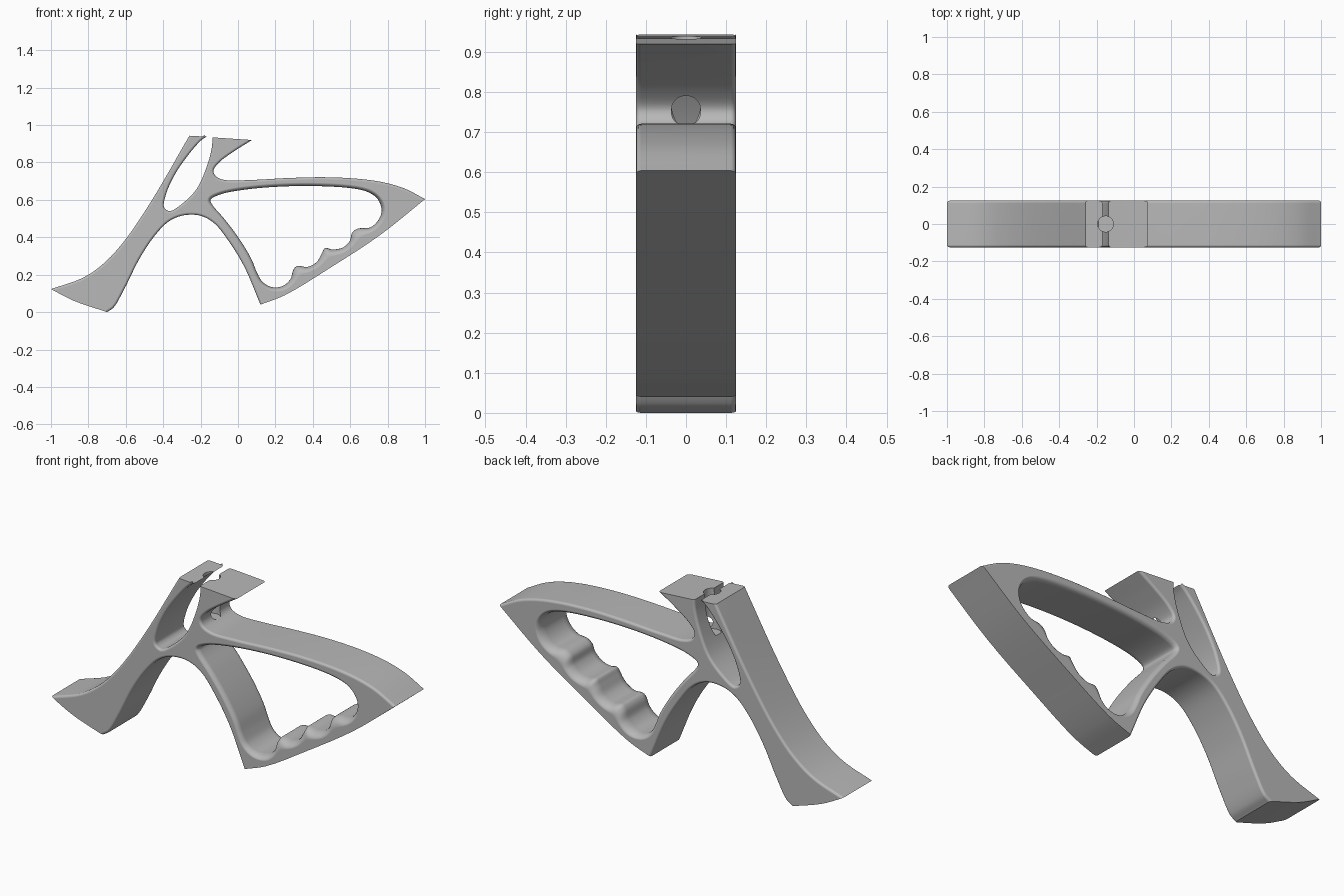
import bpy, bmesh, math
from mathutils import Vector

HALF = 0.125      # half of the body width
FILLET = 0.013    # small rounding along the curved rims

if "Cube" in bpy.data.objects:
    bpy.data.objects.remove(bpy.data.objects["Cube"], do_unlink=True)

material = bpy.data.materials.new("plain grey")
material.use_nodes = True
grey = (0.48, 0.48, 0.48, 1)
material.diffuse_color = grey
material.node_tree.nodes["Principled BSDF"].inputs["Base Color"].default_value = grey


def curve_span(p, q, r, s, u):
    """Centripetal spline between q and r."""
    knots = [0.0]
    for a, b in ((p, q), (q, r), (r, s)):
        knots.append(knots[-1] + math.sqrt((b - a).length))
    t = knots[1] + u * (knots[2] - knots[1])

    def mix(a, b, i, j):
        return a.lerp(b, (t - knots[i]) / (knots[j] - knots[i]))

    low, mid, high = mix(p, q, 0, 1), mix(q, r, 1, 2), mix(r, s, 2, 3)
    return mix(mix(low, mid, 0, 2), mix(mid, high, 1, 3), 1, 2)


def smooth_path(points, steps, closed=False):
    """Sample a spline through the points; the last point is left out."""
    pts = [Vector(p) for p in points]
    if closed:
        pts = [pts[-1]] + pts + pts[:2]
    else:
        pts = [2 * pts[0] - pts[1]] + pts + [2 * pts[-1] - pts[-2]]
    return [curve_span(*pts[i:i + 4], k / steps)
            for i in range(len(pts) - 3) for k in range(steps)]


def loft(rings):
    """Join rings of equal length into a closed solid."""
    bm = bmesh.new()
    loops = [[bm.verts.new(co) for co in ring] for ring in rings]
    for one, two in zip(loops, loops[1:]):
        for i in range(len(one)):
            bm.faces.new((one[i - 1], one[i], two[i], two[i - 1]))
    bm.faces.new(loops[0])
    bm.faces.new(loops[-1])
    bmesh.ops.recalc_face_normals(bm, faces=bm.faces[:])
    return bm, loops


def make_object(name, bm):
    mesh = bpy.data.meshes.new(name)
    bm.to_mesh(mesh)
    bm.free()
    mesh.materials.append(material)
    obj = bpy.data.objects.new(name, mesh)
    bpy.context.collection.objects.link(obj)
    return obj


# Profile pieces in x, z: each runs from its first point to the next piece
head_top = [(.075, .92), (-.136, .934)]
slot = [(-.136, .934), (-.14, .88), (-.163, .79), (-.22, .66), (-.3, .578), (-.365, .54),
        (-.395, .56), (-.385, .63), (-.335, .74), (-.25, .86), (-.195, .92), (-.168, .938)]
clamp_top = [(-.168, .938), (-.26, .943)]
leg_back = [(-.26, .943), (-.463, .594), (-.608, .38), (-.716, .262), (-.83, .183), (-1, .123)]
foot_sole = [(-1, .123), (-.877, .06), (-.7, 0)]
arch = [(-.7, 0), (-.665, .025), (-.608, .123), (-.528, .283), (-.447, .406), (-.367, .487),
        (-.287, .518), (-.2, .515), (-.126, .474), (-.046, .374), (.035, .24), (.12, .04)]
grip_base = [(.12, .04), (.25, .09), (.49, .235), (.76, .412), (1, .604)]
top_arm = [(1, .604), (.892, .66), (.785, .692), (.65, .712), (.463, .721), (.276, .717),
           (.062, .706), (-.07, .706), (-.12, .727), (-.131, .758), (-.099, .802),
           (-.019, .861), (.075, .92)]

# Main body: extruded profile, with rounded rims on the curved pieces
outline, rounded = [], []
for piece, steps, soft in ((head_top, 1, False), (slot, 6, True), (clamp_top, 1, False),
                           (leg_back, 6, True), (foot_sole, 4, False), (arch, 6, True),
                           (grip_base, 4, False), (top_arm, 6, True)):
    samples = smooth_path(piece, steps)
    outline += samples
    rounded += [soft] * len(samples)
bm, sides = loft([[(p.x, y, p.y) for p in outline] for y in (-HALF, HALF)])
count = len(outline)
rims = [bm.edges.get((side[i], side[(i + 1) % count]))
        for side in sides for i in range(count) if rounded[i]]
bmesh.ops.bevel(bm, geom=rims, offset=FILLET, offset_type='OFFSET', segments=3,
                profile=0.5, affect='EDGES', clamp_overlap=False)
body = make_object("handle_body", bm)

# Finger opening with scallops along the grip
opening = smooth_path([
    (-.147, .6), (-.095, .629), (.062, .658), (.33, .674), (.6, .663), (.694, .642),
    (.747, .604), (.768, .54), (.747, .487), (.705, .452), (.64, .446), (.61, .424),
    (.597, .38), (.56, .345), (.506, .335), (.465, .342), (.447, .312), (.42, .267),
    (.372, .242), (.315, .246), (.296, .226), (.28, .176), (.238, .139), (.18, .134),
    (.13, .163), (.102, .21), (.072, .283), (.008, .39), (-.072, .497), (-.138, .575)], 5, True)


def clamp(value):
    return max(0.0, min(1.0, value))


def grip_weight(p):
    """One along the finger grip, zero on the arm and the strut."""
    start, across = Vector((.12, .04)), Vector((-.537, .844))
    near = clamp((.22 - (p - start).dot(across)) / .12)
    return near * clamp((p.x - .1) / .15)


# The flare loses the scallops gradually and spreads towards both faces
weights = [grip_weight(p) for p in opening]
relaxed = [p.copy() for p in opening]
for _ in range(25):
    relaxed = [p.lerp((relaxed[i - 1] + relaxed[(i + 1) % len(relaxed)]) / 2, weights[i])
               for i, p in enumerate(relaxed)]
flare, radius = [], []
for i, p in enumerate(relaxed):
    along = (relaxed[(i + 1) % len(relaxed)] - relaxed[i - 1]).normalized()
    radius.append(.02 + .022 * weights[i])
    flare.append(p + Vector((-along.y, along.x)) * radius[-1])

STEPS = 6
rings = []
for k in range(STEPS + 1):
    angle = math.pi / 2 * k / STEPS
    rings.append([(*a.lerp(b, 1 - math.cos(angle)),
                   HALF + .0003 - 1.3 * r * (1 - math.sin(angle)))
                  for a, b, r in zip(opening, flare, radius)])
rings.append([(x, z, HALF + .1) for x, z, y in rings[-1]])
halves = [[(x, -y, z) for x, z, y in ring] for ring in reversed(rings)]
halves += [[(x, y, z) for x, z, y in ring] for ring in rings]
opening_cutter = make_object("opening_cutter", loft(halves)[0])

# Round bore down through the split clamp
bore = [(math.cos(math.tau * i / 40) * .042 - .152, math.sin(math.tau * i / 40) * .042)
        for i in range(40)]
bore_cutter = make_object("bore_cutter", loft([[(x, y, z) for x, y in bore]
                                               for z in (.72, 1.1)])[0])

bpy.ops.object.select_all(action='DESELECT')
bpy.context.view_layer.objects.active = body
body.select_set(True)
for cutter in (opening_cutter, bore_cutter):
    cutter.hide_render = True
    cut = body.modifiers.new("cut", 'BOOLEAN')
    cut.operation = 'DIFFERENCE'
    cut.solver = 'EXACT'
    cut.object = cutter
    bpy.ops.object.modifier_apply(modifier=cut.name)
    bpy.data.objects.remove(cutter, do_unlink=True)

# Smooth shading that keeps the corners crisp and the side faces flat
bpy.ops.object.shade_smooth_by_angle(angle=math.radians(35))
weighted = body.modifiers.new("weighted_normals", 'WEIGHTED_NORMAL')
weighted.keep_sharp = True
